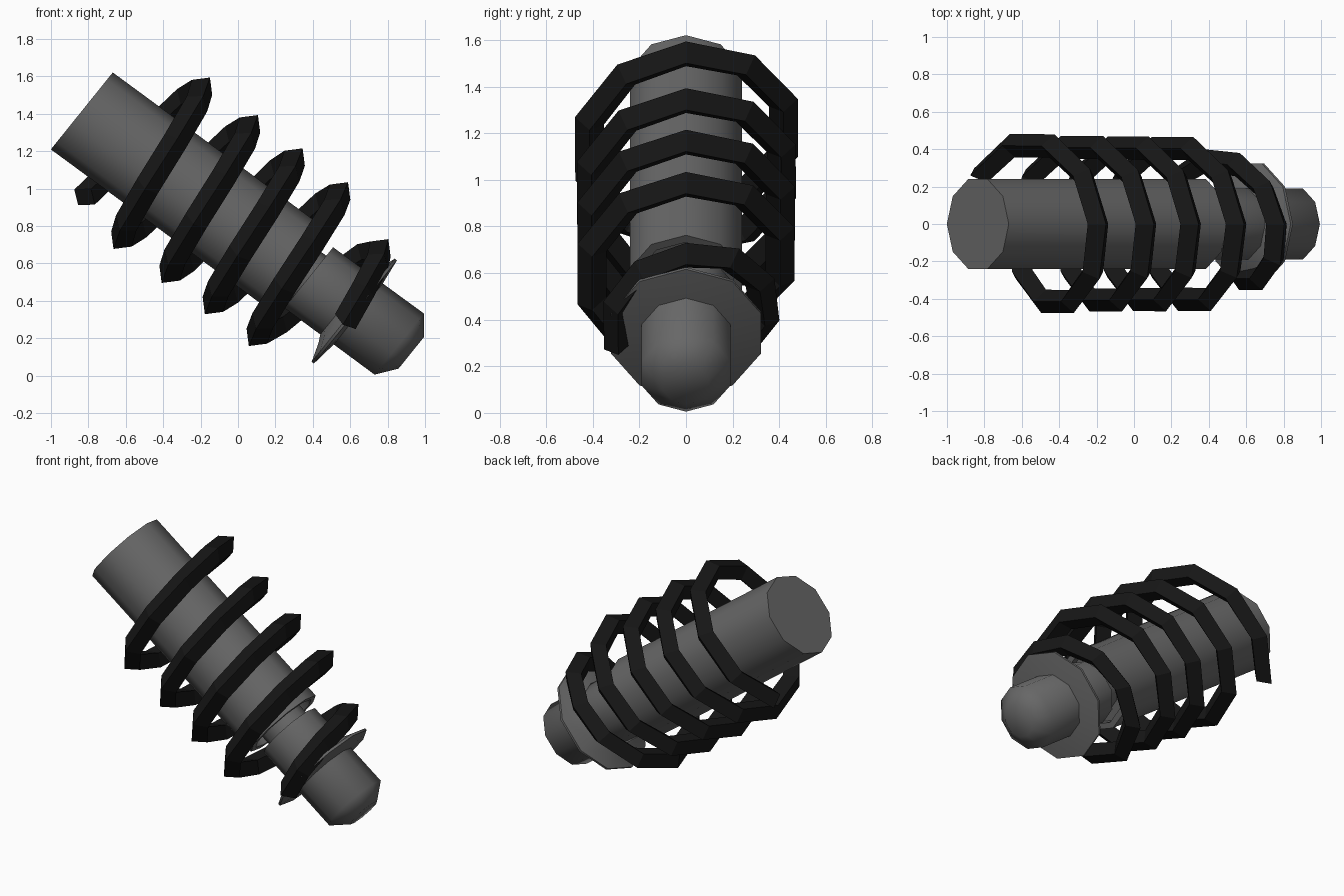
import bpy, math
from mathutils import Vector

if "Cube" in bpy.data.objects:
    bpy.data.objects.remove(bpy.data.objects["Cube"])

# slanted frame: origin at the top cap, D along the axis, U and Y across it
C = Vector((-0.835, 0, 1.415))
D = Vector((0.806, 0, -0.592))
U = Vector((0.627, 0, 0.779))
Y = Vector((0, -0.957, 0))
N = 10


def material(name, v):
    m = bpy.data.materials.new(name)
    m.diffuse_color = (v, v, v, 1)
    m.use_nodes = True
    m.node_tree.nodes["Principled BSDF"].inputs["Base Color"].default_value = m.diffuse_color
    return m


steel = material("dark_steel", 0.135)
black = material("spring_black", 0.008)


def place(a, r, t, shift=0.0):
    return C + D * a + U * (r * math.cos(t) + shift) + Y * (r * math.sin(t))


def make(name, verts, faces, mat, smooth=None):
    me = bpy.data.meshes.new(name)
    me.from_pydata(verts, [], faces)
    me.materials.append(mat)
    ob = bpy.data.objects.new(name, me)
    bpy.context.collection.objects.link(ob)
    bpy.ops.object.select_all(action='DESELECT')
    bpy.context.view_layer.objects.active = ob
    ob.select_set(True)
    bpy.ops.object.mode_set(mode='EDIT')
    bpy.ops.mesh.select_all(action='SELECT')
    bpy.ops.mesh.normals_make_consistent(inside=False)
    bpy.ops.object.mode_set(mode='OBJECT')
    if smooth:
        bpy.ops.object.shade_smooth_by_angle(angle=math.radians(smooth))
    return ob


def skin(rings):
    """Join equal rings of points into a capped tube."""
    n = len(rings[0])
    verts = [p for ring in rings for p in ring]
    faces = [(i * n + j, i * n + (j + 1) % n, (i + 1) * n + (j + 1) % n, (i + 1) * n + j)
             for i in range(len(rings) - 1) for j in range(n)]
    faces += [tuple(range(n)), tuple(range(len(verts) - n, len(verts)))]
    return verts, faces


def turned(name, profile, smooth=40):
    rings = [[place(a, r, 2 * math.pi * j / N) for j in range(N)] for a, r in profile]
    return make(name, *skin(rings), steel, smooth)


# upper damper tube with a recessed open end
turned("upper_tube", [(0, .264), (1.45, .264), (1.45, .225), (1.39, .225)])
# thin piston rod in the gap
turned("piston_rod", [(1.3, .15), (1.6, .15)])
# lower body with rounded tip
turned("lower_body", [(1.505, .208), (2.105, .21), (2.185, .108)], 65)
# thin spring seat flange
turned("spring_seat", [(1.74, .2), (1.765, .25), (1.8, .354), (1.815, .354), (1.835, .2)])

# coil spring: axial position per half turn, diamond section
AX = [.27, .422, .595, .748, .91, 1.046, 1.195, 1.349, 1.485, 1.708, 1.87]
RAD = [(-180, .462), (360, .447), (1260, .442), (1350, .355), (1440, .325), (1620, .315)]
H = 0.068


def radius(deg):
    for (d0, r0), (d1, r1) in zip(RAD, RAD[1:]):
        if deg <= d1:
            return r0 + (r1 - r0) * (deg - d0) / (d1 - d0)
    return RAD[-1][1]


rings = []
for deg in range(-144, 1549, 36):
    f = (deg + 180) / 180
    i = min(int(f), len(AX) - 2)
    a = AX[i] + (AX[i + 1] - AX[i]) * (f - i)
    R, t = radius(deg), math.radians(deg)
    shift = 0.01 if deg < -100 else 0.025
    rings.append([place(a + da * H, R + dr * H, t, shift)
                  for da, dr in ((0, 1), (1, 0), (0, -1), (-1, 0))])
make("coil_spring", *skin(rings), black)
